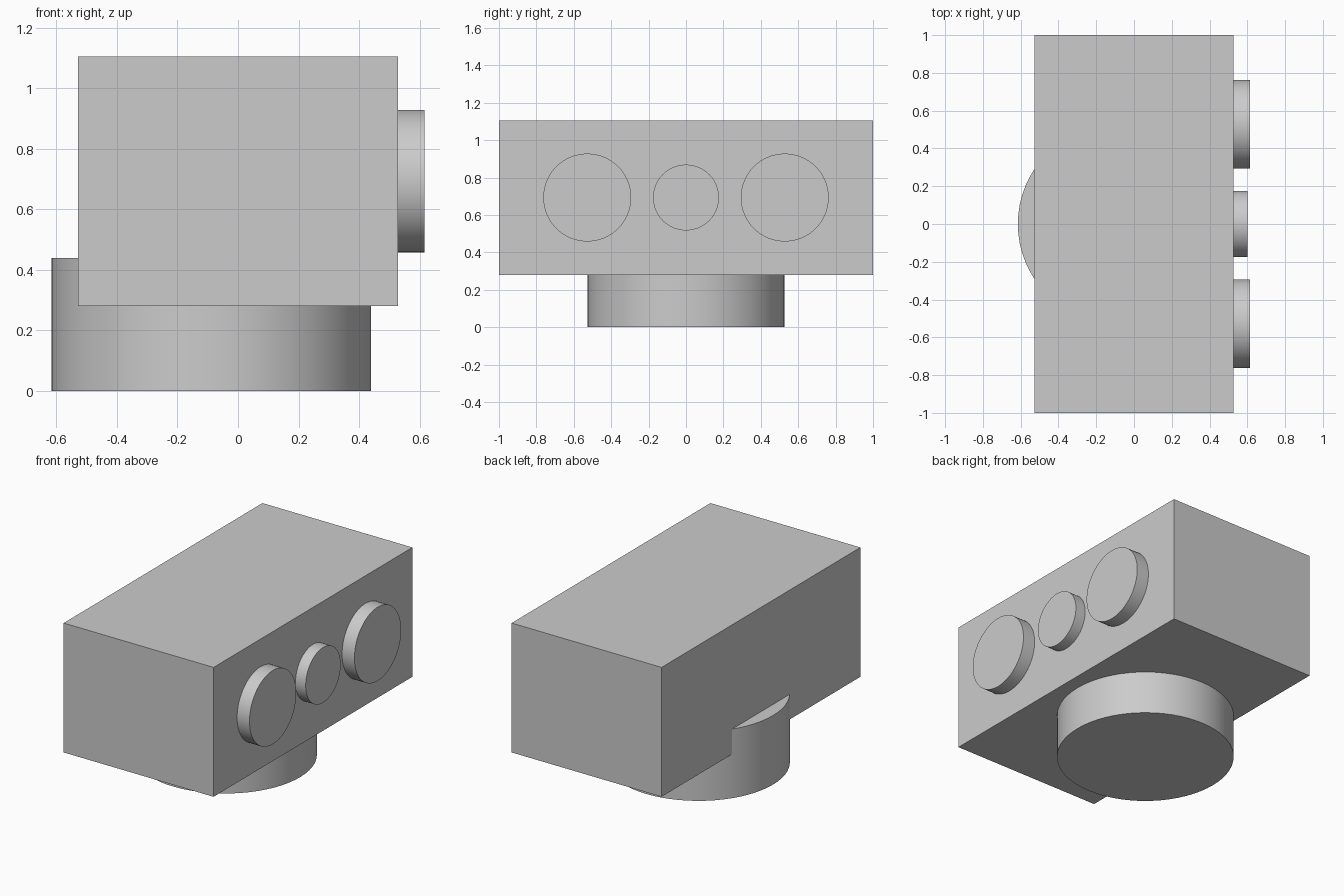
import bpy
import math

cube = bpy.data.objects.get("Cube")
if cube:
    bpy.data.objects.remove(cube, do_unlink=True)

grey = bpy.data.materials.new("light grey")
grey.use_nodes = True
colour = (0.6, 0.6, 0.6, 1)
grey.diffuse_color = colour
grey.node_tree.nodes["Principled BSDF"].inputs["Base Color"].default_value = colour


def finish(name):
    obj = bpy.context.object
    obj.name = name
    obj.data.materials.append(grey)
    return obj


def disc(name, radius, depth, centre, turn=0):
    bpy.ops.mesh.primitive_cylinder_add(vertices=64, radius=radius, depth=depth,
                                        location=centre, rotation=(0, turn, 0))
    finish(name)
    bpy.ops.object.shade_smooth_by_angle(angle=math.radians(30))


# Main block
bpy.ops.mesh.primitive_cube_add(size=1, location=(0, 0, 0.692))
body = finish("body")
body.scale = (1.056, 2, 0.824)

# Round foot, set back so that it sticks out past the body
disc("round_base", 0.527, 0.44, (-0.088, 0, 0.22))

# Raised discs on the +x side, each sunk slightly into the body
inner = 0.5
for name, y, radius, outer in (("left_large_disc", -0.528, 0.235, 0.615),
                               ("small_disc", 0, 0.176, 0.6),
                               ("right_large_disc", 0.528, 0.235, 0.615)):
    disc(name, radius, outer - inner, ((outer + inner) / 2, y, 0.693), math.pi / 2)
